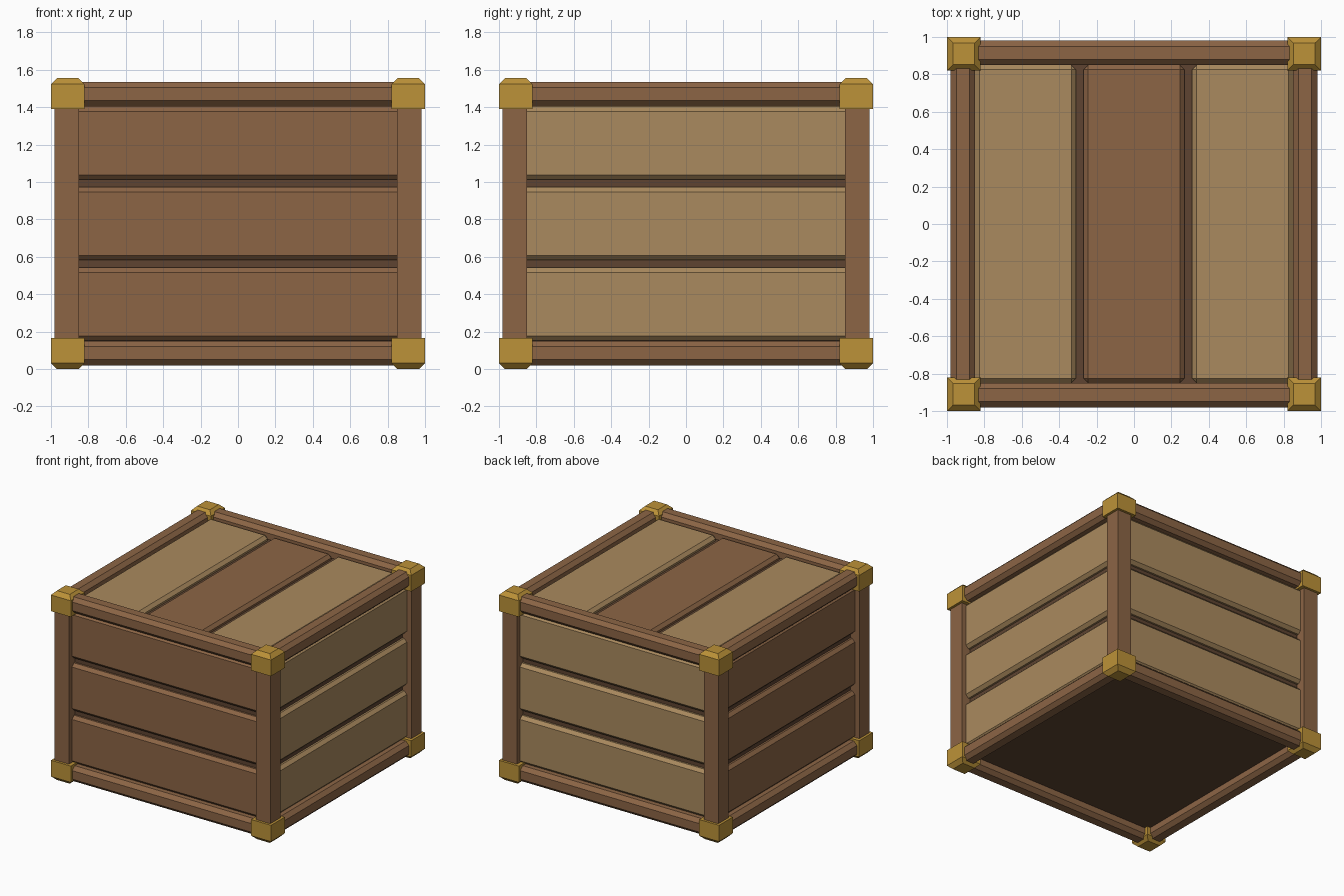
import bpy, bmesh
from mathutils import Vector

if "Cube" in bpy.data.objects:
    bpy.data.objects.remove(bpy.data.objects["Cube"])


def srgb(r, g, b):
    f = lambda c: (c / 255 / 12.92) if c <= 10 else ((c / 255 + 0.055) / 1.055) ** 2.4
    return (f(r), f(g), f(b), 1)


def material(name, rgb):
    m = bpy.data.materials.new(name)
    m.diffuse_color = srgb(*rgb)
    m.use_nodes = True
    m.node_tree.nodes["Principled BSDF"].inputs["Base Color"].default_value = m.diffuse_color
    return m


BROWN = material("brown wood", (140, 101, 69))
TAN = material("tan wood", (170, 138, 94))
DARK = material("dark wood", (94, 68, 49))
BRASS = material("brass", (188, 146, 56))

H = 1.555            # total height
OUT, INN = 0.98, 0.85  # outer and inner edge of the frame
FACE = 0.94          # how far out the side planks reach
RECESS = OUT - FACE


def box(name, lo, hi, mat, bevel=0, keep=lambda e: True):
    """Box between two corners, with chamfers on the chosen edges."""
    lo, hi = Vector(lo), Vector(hi)
    bm = bmesh.new()
    bmesh.ops.create_cube(bm, size=1)
    for v in bm.verts:
        v.co = (lo + hi) / 2 + v.co * (hi - lo)
    if bevel:
        edges = [e for e in bm.edges if keep(e)]
        bmesh.ops.bevel(bm, geom=edges, offset=bevel, segments=1,
                        profile=0.5, affect='EDGES')
    me = bpy.data.meshes.new(name)
    bm.to_mesh(me)
    bm.free()
    me.materials.append(mat)
    ob = bpy.data.objects.new(name, me)
    bpy.context.collection.objects.link(ob)
    return ob


def along(axis):
    """Selects the edges that run along one axis."""
    return lambda e: abs((e.verts[0].co - e.verts[1].co).normalized()[axis]) > 0.9


def span(a, b):
    return min(a, b), max(a, b)


# dark inner body, seen in the grooves and from below
box("inner_body", (-0.90, -0.90, 0.10), (0.90, 0.90, H - 0.10), DARK)

# side planks: three per side, front and left brown, back and right tan
PLANK, GAP, Z0 = 0.39, 0.04, 0.1525
for side, axis, sign, mat in (("front", 1, -1, BROWN), ("back", 1, 1, TAN),
                              ("left", 0, -1, BROWN), ("right", 0, 1, TAN)):
    for i in range(3):
        z = Z0 + i * (PLANK + GAP)
        d0, d1 = span(sign * 0.86, sign * FACE)
        lo, hi = [-0.87, -0.87, z], [0.87, 0.87, z + PLANK]
        lo[axis], hi[axis] = d0, d1
        box(f"{side}_plank_{i + 1}", lo, hi, mat, 0.025, along(1 - axis))

# top planks, the middle one brown
for i, mat in enumerate((TAN, BROWN, TAN)):
    x = -0.85 + i * 0.58
    box(f"top_plank_{i + 1}", (x, -0.85, H - 0.16),
        (x + 0.54, 0.85, H - 0.02 - RECESS), mat, 0.025)

# chamfered rails along the top and bottom edges
for level, z in (("bottom", 0.02), ("top", H - 0.15)):
    for s, xn, yn in ((-1, "left", "front"), (1, "right", "back")):
        a, b = span(s * INN, s * OUT)
        box(f"{level}_{yn}_rail", (-0.9, a, z), (0.9, b, z + 0.13), BROWN, 0.03, along(0))
        box(f"{level}_{xn}_rail", (a, -0.9, z), (b, 0.9, z + 0.13), BROWN, 0.03, along(1))

# square corner posts and brass corner caps
for sx, xn in ((-1, "left"), (1, "right")):
    for sy, yn in ((-1, "front"), (1, "back")):
        x0, x1 = span(sx * INN, sx * OUT)
        y0, y1 = span(sy * INN, sy * OUT)
        box(f"{yn}_{xn}_post", (x0, y0, 0.06), (x1, y1, H - 0.06), BROWN)
        x0, x1 = span(sx * 0.82, sx)
        y0, y1 = span(sy * 0.82, sy)
        for level, z, end in (("bottom", 0, 0), ("top", H - 0.165, H)):
            # only the outer end of each cap is tapered
            box(f"{level}_{yn}_{xn}_cap", (x0, y0, z), (x1, y1, z + 0.165), BRASS, 0.032,
                lambda e: all(abs(v.co.z - end) < 1e-4 for v in e.verts))
